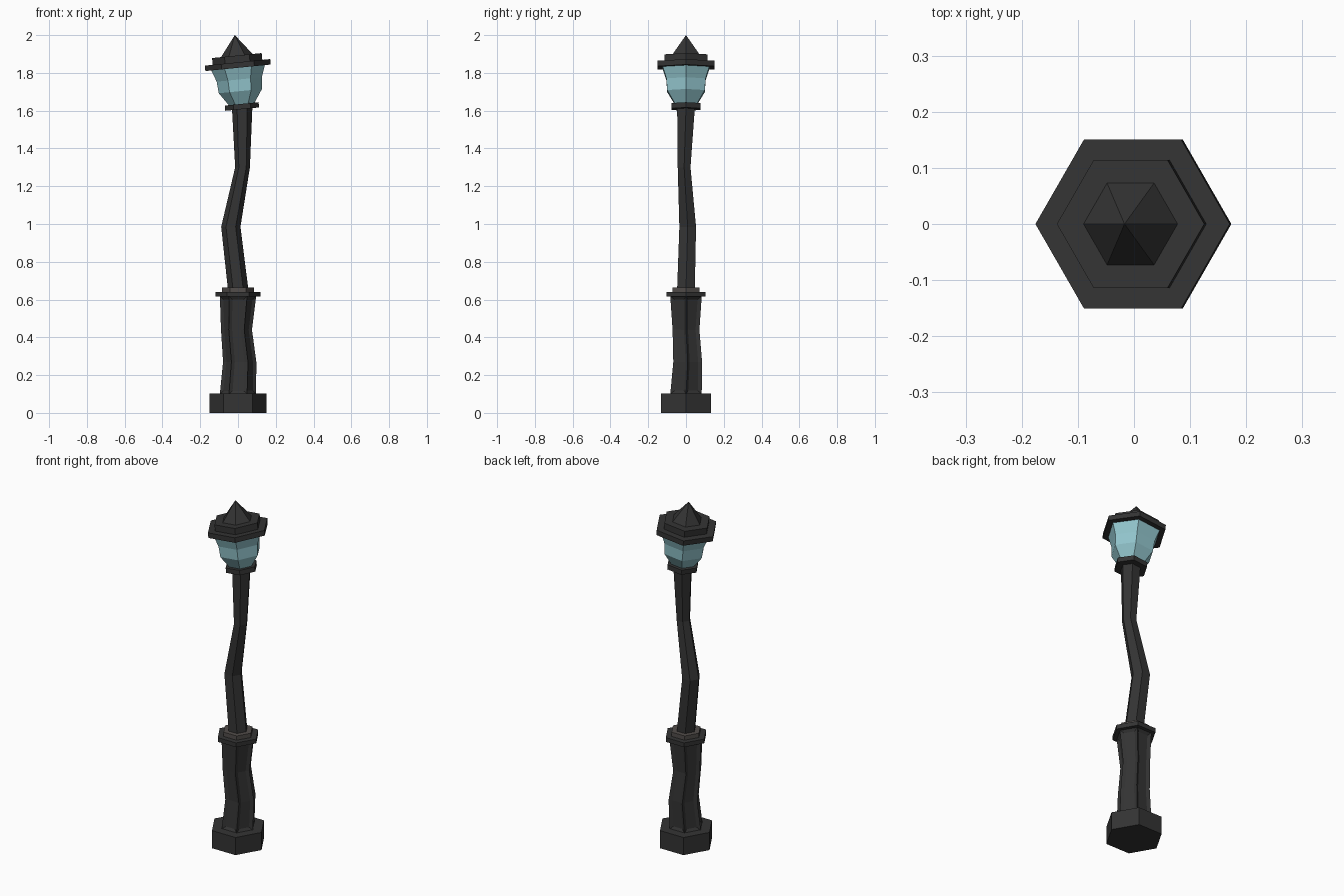
import bpy, bmesh, math
from mathutils import Matrix, Vector

if "Cube" in bpy.data.objects:
    bpy.data.objects.remove(bpy.data.objects["Cube"])


def material(name, rgb):
    m = bpy.data.materials.new(name)
    m.diffuse_color = (*rgb, 1)
    m.use_nodes = True
    m.node_tree.nodes["Principled BSDF"].inputs["Base Color"].default_value = m.diffuse_color
    return m


iron = material("dark iron", (0.034, 0.034, 0.034))
trim = material("warm grey trim", (0.085, 0.075, 0.070))
glass = material("pale blue glass", (0.29, 0.56, 0.61))


def hex_loft(name, rings, mat, panels=None, xf=None):
    """Six-sided loft through rings (cx, cy, z, radius); radius 0 is a tip.
    panels = (margin, depth) sinks one long panel into every side."""
    bm = bmesh.new()
    loops = []
    for cx, cy, z, r in rings:
        if r == 0:
            loops.append([bm.verts.new((cx, cy, z))] * 6)
        else:
            loops.append([bm.verts.new((cx + r * math.cos(i * math.pi / 3),
                                        cy + r * math.sin(i * math.pi / 3), z))
                          for i in range(6)])
    sides = [[] for _ in range(6)]
    for a, b in zip(loops, loops[1:]):
        for i in range(6):
            j = (i + 1) % 6
            quad = list(dict.fromkeys((a[i], a[j], b[j], b[i])))
            sides[i].append(bm.faces.new(quad))
    bm.faces.new(loops[0][::-1])
    if rings[-1][3]:
        bm.faces.new(loops[-1])
    bmesh.ops.recalc_face_normals(bm, faces=bm.faces)
    if panels:
        for side in sides:
            bmesh.ops.inset_region(bm, faces=side, thickness=panels[0],
                                   depth=-panels[1], use_even_offset=True)
    if xf:
        bm.transform(xf)
    me = bpy.data.meshes.new(name)
    bm.to_mesh(me)
    bm.free()
    me.materials.append(mat)
    ob = bpy.data.objects.new(name, me)
    bpy.context.collection.objects.link(ob)
    return ob


def slab(name, z0, z1, r, mat, xf=None):
    return hex_loft(name, [(0, 0, z0, r), (0, 0, z1, r)], mat, xf=xf)


# Foot and wobbly panelled pedestal
slab("foot", 0, 0.103, 0.152, iron)
hex_loft("pedestal", [(0, 0, 0.10, 0.096), (0.009, 0.009, 0.27, 0.088),
                      (-0.008, 0, 0.44, 0.082), (0, 0, 0.617, 0.096)],
         iron, panels=(0.018, 0.010))
slab("pedestal_cap", 0.615, 0.640, 0.118, iron)
slab("pedestal_ring", 0.640, 0.665, 0.084, trim)

# Crooked pole
hex_loft("pole", [(0, 0, 0.66, 0.054), (-0.038, 0.009, 0.985, 0.051),
                  (0.024, -0.010, 1.30, 0.039), (0.022, 0, 1.615, 0.054)], iron)

# Lamp head, leaning to the left about its collar
lean = (Matrix.Translation(Vector((0.021, 0, 1.62)))
        @ Matrix.Rotation(math.radians(-5.7), 4, 'Y'))
slab("lamp_collar", -0.012, 0.016, 0.090, iron, lean)
hex_loft("lamp_glass", [(0, 0, 0.015, 0.068), (0, 0, 0.084, 0.115),
                        (0, 0, 0.146, 0.120), (0, 0, 0.210, 0.143)],
         glass, xf=lean)
slab("roof_brim", 0.208, 0.237, 0.174, iron, lean)
slab("roof_step", 0.236, 0.273, 0.132, iron, lean)
hex_loft("roof_spire", [(0, 0, 0.272, 0.085), (0, 0, 0.382, 0)], iron, xf=lean)
